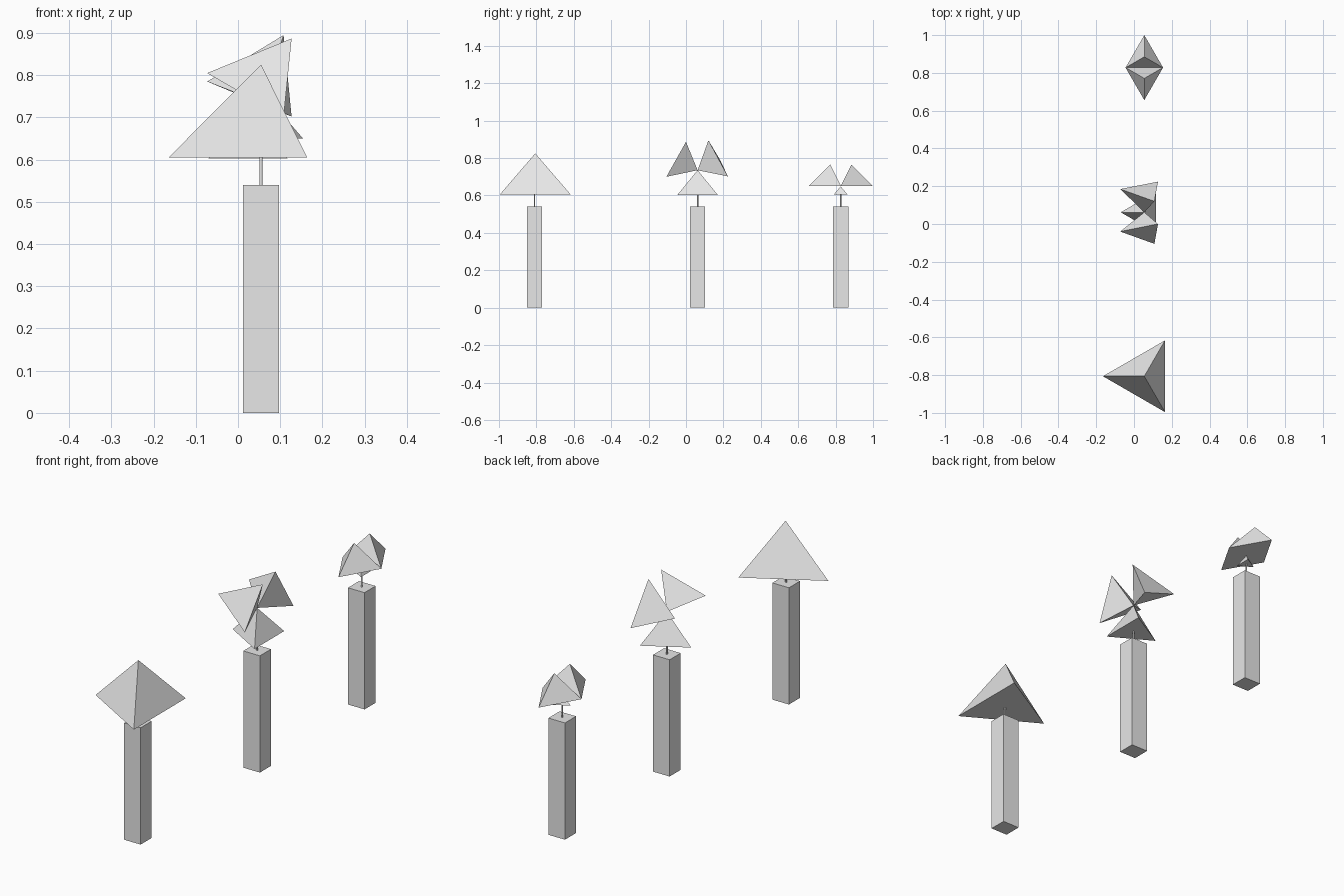
import bpy
import math
from mathutils import Vector

if "Cube" in bpy.data.objects:
    bpy.data.objects.remove(bpy.data.objects["Cube"])

grey = bpy.data.materials.new("light grey")
grey.diffuse_color = (0.8, 0.8, 0.8, 1)
grey.use_nodes = True
grey.node_tree.nodes["Principled BSDF"].inputs["Base Color"].default_value = grey.diffuse_color
X = 0.0545  # common axis of the three stands


def finish(name):
    ob = bpy.context.object
    ob.name = name
    ob.data.materials.append(grey)
    return ob


def stand(y, label):
    # Square pedestal with a thin rod on top
    bpy.ops.mesh.primitive_cube_add(size=1, location=(X, y, 0.27))
    finish(label + "_pedestal").scale = (0.085, 0.081, 0.54)
    bpy.ops.mesh.primitive_cylinder_add(vertices=16, radius=0.004, depth=0.075,
                                        location=(X, y, 0.5725))
    finish(label + "_rod")


def pyramid(name, y, z, radius, height, turn):
    # Upright three-sided pyramid; turn is the heading of its first base corner
    bpy.ops.mesh.primitive_cone_add(vertices=3, radius1=radius, radius2=0, depth=height,
                                    location=(X, y, z + height / 2),
                                    rotation=(0, 0, math.radians(turn - 90)))
    return finish(name)


def tilted_pyramid(name, apex, corners):
    # Pyramid leaning out from a shared apex
    me = bpy.data.meshes.new(name)
    pts = [Vector(p) for p in (apex, *corners)]
    faces = [(1, 2, 3), (0, 2, 1), (0, 3, 2), (0, 1, 3)]
    normal = (pts[2] - pts[1]).cross(pts[3] - pts[1])
    if normal.dot(pts[1] - pts[0]) < 0:
        faces = [f[::-1] for f in faces]
    me.from_pydata(pts, [], faces)
    me.materials.append(grey)
    bpy.context.collection.objects.link(bpy.data.objects.new(name, me))


# Front stand: one large pyramid
stand(-0.81, "front")
pyramid("large_pyramid", -0.806, 0.605, 0.219, 0.22, 180)

# Middle stand: three pyramids meeting at their tips
stand(0.062, "middle")
pyramid("middle_lower_pyramid", 0.062, 0.603, 0.125, 0.132, 180)
tip = (X, 0.062, 0.735)
tilted_pyramid("middle_front_pyramid", tip,
               [(-0.073, -0.04, 0.805), (0.127, 0.0, 0.887), (0.108, -0.105, 0.70)])
tilted_pyramid("middle_back_pyramid", tip,
               [(-0.073, 0.185, 0.785), (0.108, 0.12, 0.895), (0.127, 0.224, 0.702)])

# Back stand: a small pyramid carrying two pyramids edge to edge
stand(0.827, "back")
pyramid("back_lower_pyramid", 0.827, 0.605, 0.043, 0.043, 180)
for side, label in ((-1, "front"), (1, "rear")):
    pyramid("back_upper_pyramid_" + label, 0.828 + side * 0.057, 0.65, 0.115, 0.115, side * 90)
